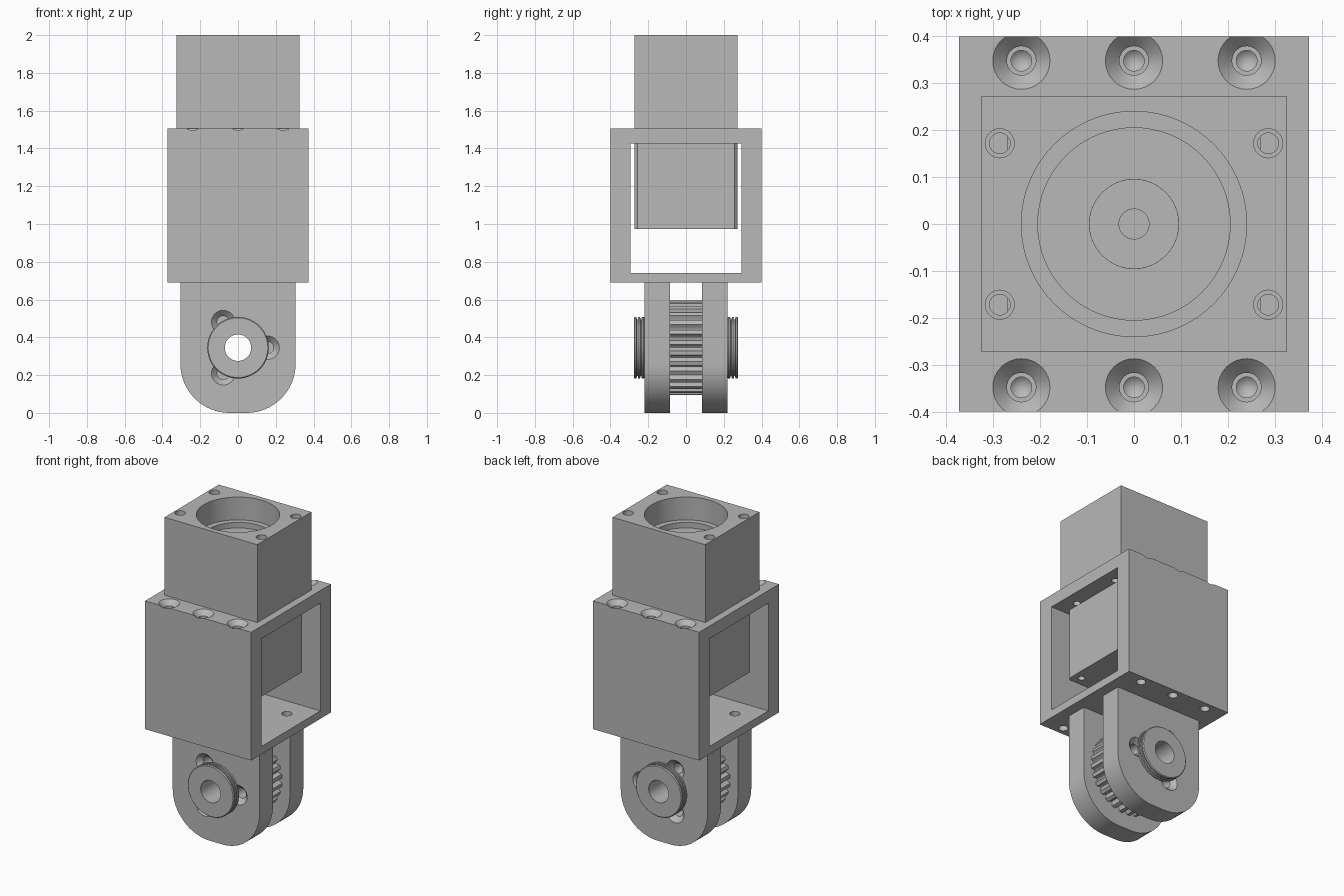
import bpy, bmesh, math
from mathutils import Matrix, Vector

if "Cube" in bpy.data.objects:
    bpy.data.objects.remove(bpy.data.objects["Cube"])

grey = bpy.data.materials.new("machined_grey")
grey.diffuse_color = (0.48, 0.48, 0.48, 1)
grey.use_nodes = True
grey.node_tree.nodes["Principled BSDF"].inputs["Base Color"].default_value = grey.diffuse_color


def finish(name, bm):
    bmesh.ops.recalc_face_normals(bm, faces=bm.faces)
    me = bpy.data.meshes.new(name)
    bm.to_mesh(me)
    bm.free()
    me.materials.append(grey)
    ob = bpy.data.objects.new(name, me)
    bpy.context.collection.objects.link(ob)
    return ob


def box(name, x, y, z0, z1, chamfer=0):
    """Box centred on the z axis, given half sizes x, y."""
    bm = bmesh.new()
    bmesh.ops.create_cube(bm, size=1, matrix=Matrix.Translation((0, 0, (z0 + z1) / 2))
                          @ Matrix.Diagonal((2 * x, 2 * y, z1 - z0, 1)))
    if chamfer:
        up = [e for e in bm.edges if abs(e.verts[0].co.z - e.verts[1].co.z) > 0.01]
        bmesh.ops.bevel(bm, geom=up, offset=chamfer, segments=1, affect='EDGES')
    return finish(name, bm)


def prism(name, pts, y0, y1):
    """Extrude an x-z outline along y."""
    bm = bmesh.new()
    face = bm.faces.new([bm.verts.new((x, y0, z)) for x, z in pts])
    ext = bmesh.ops.extrude_face_region(bm, geom=[face])
    moved = [v for v in ext["geom"] if isinstance(v, bmesh.types.BMVert)]
    bmesh.ops.translate(bm, verts=moved, vec=(0, y1 - y0, 0))
    return finish(name, bm)


def lathe(name, profile, at=(0, 0, 0), side=0, seg=40):
    """Spin (radius, height) points; side = +1/-1 lays the axis along +y/-y."""
    bm = bmesh.new()
    vs = [bm.verts.new((r, 0, h)) for r, h in profile]
    es = [bm.edges.new(p) for p in zip(vs, vs[1:])]
    if profile[0][0] > 0:
        es.append(bm.edges.new((vs[-1], vs[0])))
    bmesh.ops.spin(bm, geom=vs + es, cent=(0, 0, 0), axis=(0, 0, 1),
                   angle=math.tau, steps=seg, use_merge=True)
    bmesh.ops.remove_doubles(bm, verts=bm.verts, dist=1e-5)
    bm.transform(Matrix.Translation(Vector(at)) @ Matrix.Rotation(-side * math.pi / 2, 4, 'X'))
    return finish(name, bm)


def rod(r, z0, z1, at=(0, 0, 0), side=0, seg=40):
    return lathe("cutter", [(0, z0), (r, z0), (r, z1), (0, z1)], at, side, seg)


def cut(ob, cutters):
    for c in cutters:
        m = ob.modifiers.new("cut", 'BOOLEAN')
        m.operation, m.solver, m.object = 'DIFFERENCE', 'EXACT', c
    bpy.context.view_layer.update()
    dg = bpy.context.evaluated_depsgraph_get()
    me = bpy.data.meshes.new_from_object(ob.evaluated_get(dg))
    ob.modifiers.clear()
    ob.data = me
    for c in cutters:
        bpy.data.objects.remove(c)


# Housing: rectangular sleeve open along x, with countersunk bolt holes
housing = box("housing", 0.373, 0.4, 0.69, 1.505)
holes = [box("cutter", 0.5, 0.295, 0.74, 1.425)]
for x in (-0.24, 0, 0.24):
    for y in (-0.348, 0.348):
        holes.append(lathe("cutter", [(0, 1.2), (0.022, 1.22), (0.022, 1.425), (0.031, 1.425),
                                      (0.031, 1.475), (0.071, 1.515), (0, 1.515)], (x, y, 0), seg=32))
        holes.append(lathe("cutter", [(0, 0.6), (0.028, 0.6), (0.028, 0.74), (0.022, 0.74),
                                      (0.022, 0.9), (0, 0.92)], (x, y, 0), seg=24))
for x in (-1, 1):
    for y in (-1, 1):
        holes.append(rod(0.03, 0.65, 0.8, (x * 0.236, y * 0.153, 0), seg=24))
        holes.append(rod(0.022, 1.38, 1.6, (x * 0.286, y * 0.172, 0), seg=24))
holes.append(rod(0.095, 1.38, 1.6))
cut(housing, holes)

# Upper block: stepped bearing bore and four counterbored corner holes
upper = box("upper_block", 0.326, 0.272, 1.505, 2.0)
holes = [lathe("cutter", [(0, 1.45), (0.095, 1.45), (0.095, 1.82), (0.205, 1.82), (0.205, 1.855),
                          (0.24, 1.855), (0.24, 2.1), (0, 2.1)], seg=64)]
for x in (-0.286, 0.286):
    for y in (-0.172, 0.172):
        holes.append(lathe("cutter", [(0, 1.45), (0.022, 1.45), (0.022, 1.65), (0.031, 1.65),
                                      (0.031, 2.1), (0, 2.1)], (x, y, 0), seg=24))
cut(upper, holes)

# Motor hanging inside the housing, with its shaft
motor = box("motor", 0.27, 0.272, 0.973, 1.425, 0.014)
cut(motor, [rod(0.02, 0.9, 1.07, (x, y, 0), seg=20) for x in (-0.215, 0.215) for y in (-0.215, 0.215)])
shaft = rod(0.033, 1.425, 1.72, seg=32)
shaft.name = "motor_shaft"

# Clevis plates with rounded lower corners, and the grooved collars outside them
HUB = 0.345
outline = [(0.305, 0.69)]
for i in range(17):
    a = -math.pi / 2 * i / 16
    outline.append((0.045 + 0.26 * math.cos(a), 0.26 + 0.26 * math.sin(a)))
outline += [(-x, z) for x, z in reversed(outline)]
parts = [housing, upper, motor, shaft]
for side, label in ((-1, "front"), (1, "back")):
    plate = prism(label + "_clevis_plate", outline, side * 0.085, side * 0.22)
    holes = [rod(0.07, 0, 0.3, (0, 0, HUB), side)]
    for k in range(3):
        a = math.tau * k / 3
        at = (0.157 * math.cos(a), 0, HUB + 0.157 * math.sin(a))
        holes.append(lathe("cutter", [(0, 0.05), (0.032, 0.05), (0.032, 0.19), (0.07, 0.228),
                                      (0, 0.228)], at, side, 28))
    for x in (-0.236, 0.236):
        holes.append(rod(0.024, 0.52, 0.8, (x, side * 0.153, 0), seg=20))
    cut(plate, holes)
    collar = lathe(label + "_collar", [
        (0.07, 0.22), (0.158, 0.22), (0.163, 0.224), (0.163, 0.234), (0.15, 0.236), (0.15, 0.241),
        (0.163, 0.243), (0.163, 0.253), (0.15, 0.255), (0.15, 0.26), (0.163, 0.262),
        (0.163, 0.27), (0.158, 0.275), (0.07, 0.275)], (0, 0, HUB), side, 56)
    parts += [plate, collar]

# Toothed pulley between the plates
TEETH, STEPS = 28, 10
teeth = []
for i in range(TEETH * STEPS):
    a = math.tau * i / (TEETH * STEPS)
    r = 0.251 - 0.024 * math.sqrt(max(0, math.cos(a * TEETH)))
    teeth.append((r * math.cos(a), HUB + r * math.sin(a)))
pulley = prism("pulley", teeth, -0.085, 0.085)
cut(pulley, [rod(0.07, -0.2, 0.2, (0, 0, HUB), 1)])
parts.append(pulley)

# Smooth the round walls, keep machined edges sharp
for ob in parts:
    bpy.ops.object.select_all(action='DESELECT')
    ob.select_set(True)
    bpy.context.view_layer.objects.active = ob
    bpy.ops.object.shade_smooth_by_angle(angle=math.radians(30))
